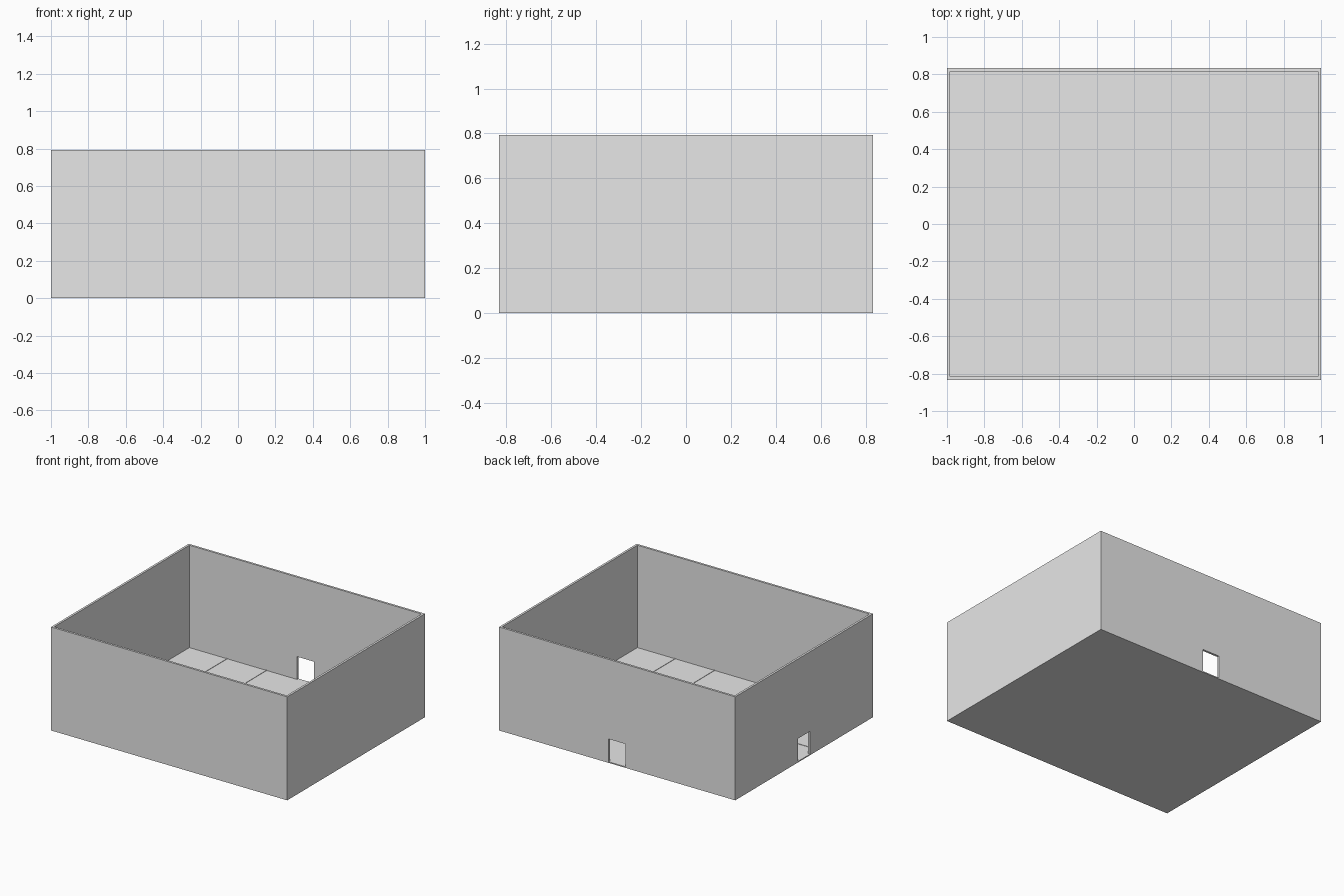
import bpy, bmesh
from mathutils import Matrix
from math import pi

if "Cube" in bpy.data.objects:
    bpy.data.objects.remove(bpy.data.objects["Cube"])

HX, HY, TOP = 1.0, 0.833, 0.792   # half length, half depth, height
WALL, FLOOR = 0.0167, 0.0085      # wall and floor thickness
DOOR_HALF, DOOR_TOP = 0.072, 0.183

grey = bpy.data.materials.new("plain_grey")
grey.diffuse_color = (0.8, 0.8, 0.8, 1)
grey.use_nodes = True
grey.node_tree.nodes["Principled BSDF"].inputs["Base Color"].default_value = grey.diffuse_color


def finish(name, bm):
    bmesh.ops.recalc_face_normals(bm, faces=bm.faces)
    mesh = bpy.data.meshes.new(name)
    bm.to_mesh(mesh)
    bm.free()
    mesh.materials.append(grey)
    obj = bpy.data.objects.new(name, mesh)
    bpy.context.collection.objects.link(obj)
    return obj


def box(name, size, center):
    bm = bmesh.new()
    bmesh.ops.create_cube(bm, size=1)
    bmesh.ops.scale(bm, vec=size, verts=bm.verts)
    bmesh.ops.translate(bm, vec=center, verts=bm.verts)
    return finish(name, bm)


def wall(name, half, distance, angle, door=False):
    """Upright panel facing outward, optionally with a doorway notch."""
    outline = [(-half, FLOOR), (-half, TOP), (half, TOP), (half, FLOOR)]
    if door:
        outline += [(DOOR_HALF, FLOOR), (DOOR_HALF, DOOR_TOP),
                    (-DOOR_HALF, DOOR_TOP), (-DOOR_HALF, FLOOR)]
    bm = bmesh.new()
    face = bm.faces.new([bm.verts.new((u, -distance, z)) for u, z in outline])
    new = bmesh.ops.extrude_face_region(bm, geom=[face])["geom"]
    bmesh.ops.translate(bm, vec=(0, WALL, 0),
                        verts=[v for v in new if isinstance(v, bmesh.types.BMVert)])
    bmesh.ops.rotate(bm, matrix=Matrix.Rotation(angle, 3, 'Z'), verts=bm.verts)
    return finish(name, bm)


# Floor slab under the walls
box("floor", (2 * HX, 2 * HY, FLOOR), (0, 0, FLOOR / 2))

# Outer walls, with doorways in the back and left
wall("front_wall", HX, HY, 0)
wall("back_wall", HX, HY, pi, door=True)
wall("right_wall", HY - WALL, HX, pi / 2)
wall("left_wall", HY - WALL, HX, -pi / 2, door=True)

# Thin room divider strips on the floor
STRIP, RISE = 0.01, 0.003
for i, x in enumerate((-0.667, -0.333, 0.333, 0.667)):
    box(f"cross_divider_{i + 1}", (STRIP, 2 * (HY - WALL), RISE), (x, 0, FLOOR + RISE / 2))
for i, y in enumerate((-0.165, 0.17)):
    box(f"long_divider_{i + 1}", (2 * (HX - WALL), STRIP, RISE), (0, y, FLOOR + RISE / 2))
